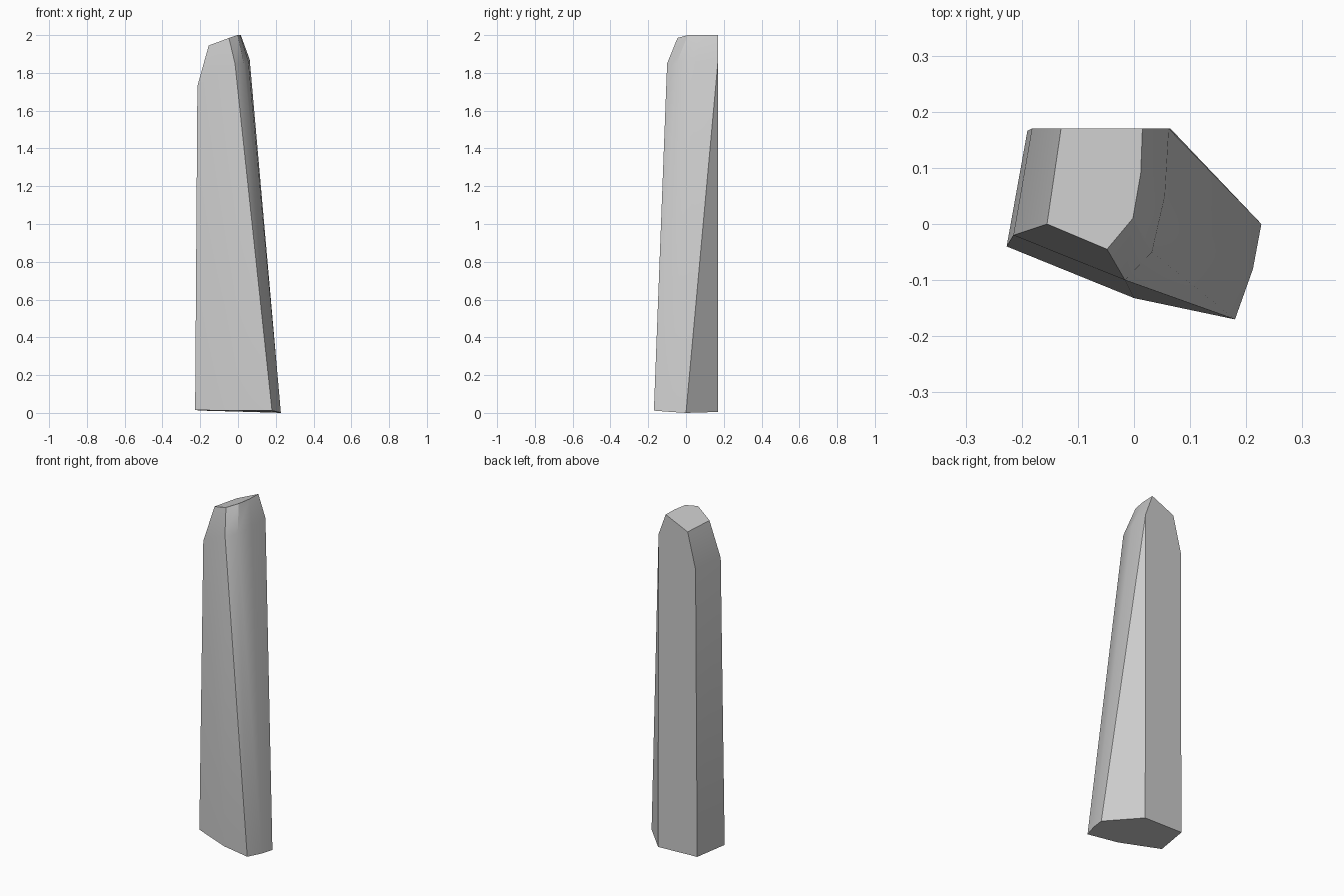
import bpy
import bmesh
import math

cube = bpy.data.objects.get("Cube")
if cube:
    bpy.data.objects.remove(cube, do_unlink=True)

# Stone colour
stone = bpy.data.materials.new("grey stone")
stone.use_nodes = True
GREY = (0.6, 0.6, 0.6, 1)
stone.diffuse_color = GREY
stone.node_tree.nodes["Principled BSDF"].inputs["Base Color"].default_value = GREY

# Rough cross-sections, counter-clockwise from the left front corner
foot = [(-.227, -.04, .015), (0, -.132, .012), (.18, -.17, .012), (.212, -.08, .005),
        (.227, 0, 0), (.065, .17, .005), (-.19, .166, .012)]
shoulder = [(-.215, -.02, 1.73), (-.016, -.1, 1.85), (.032, -.05, 1.85),
            (.055, .05, 1.86), (.062, .17, 1.87), (-.182, .17, 1.725)]
crown = [(-.155, 0, 1.945), (-.048, -.045, 1.985), (-.002, .01, 2),
         (.012, .09, 2), (.015, .17, 2), (-.13, .17, 1.935)]

bm = bmesh.new()
low, mid, top = ([bm.verts.new(p) for p in ring] for ring in (foot, shoulder, crown))

# Base and sloping cap
bm.faces.new(low[::-1])
bm.faces.new(top)

# Chamfers between shoulder and crown
for i in range(6):
    j = (i + 1) % 6
    bm.faces.new((mid[i], mid[j], top[j], top[i]))

# Broad front face, slightly bowed at the foot
bm.faces.new((low[0], low[1], mid[0]))
bm.faces.new((low[1], mid[1], mid[0]))
bm.faces.new((low[1], low[2], mid[1]))

# Twisting right side, ending in a triangular back facet
for i in (2, 3, 4):
    bm.faces.new((low[i], mid[i], mid[i - 1]))
    bm.faces.new((low[i], low[i + 1], mid[i]))

# Back and left sides
bm.faces.new((low[5], low[6], mid[5], mid[4]))
bm.faces.new((low[6], low[0], mid[0], mid[5]))
bmesh.ops.recalc_face_normals(bm, faces=bm.faces)

mesh = bpy.data.meshes.new("standing_stone")
bm.to_mesh(mesh)
bm.free()
mesh.materials.append(stone)
pillar = bpy.data.objects.new("standing_stone", mesh)
bpy.context.collection.objects.link(pillar)

# Soft twist, crisp corners
bpy.ops.object.select_all(action="DESELECT")
pillar.select_set(True)
bpy.context.view_layer.objects.active = pillar
bpy.ops.object.shade_smooth_by_angle(angle=math.radians(30))
